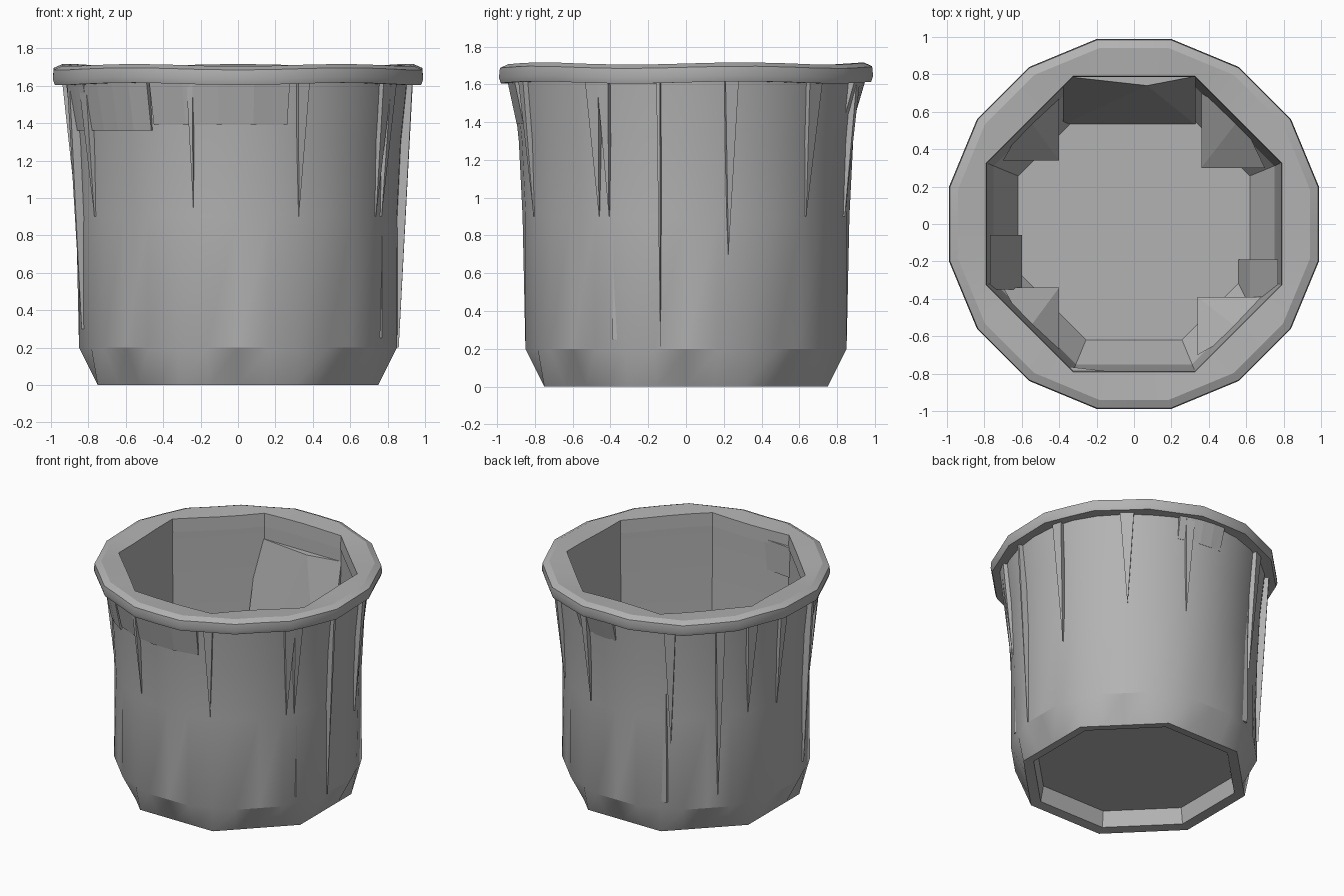
import bpy, bmesh
from math import sin, cos, pi, radians, tau

cube = bpy.data.objects.get("Cube")
if cube:
    bpy.data.objects.remove(cube)

grey = bpy.data.materials.new("plain grey")
grey.use_nodes = True
colour = (0.45, 0.45, 0.45, 1)
grey.diffuse_color = colour
grey.node_tree.nodes["Principled BSDF"].inputs["Base Color"].default_value = colour


def finish(bm, name, smooth=None):
    bmesh.ops.recalc_face_normals(bm, faces=bm.faces)
    mesh = bpy.data.meshes.new(name)
    bm.to_mesh(mesh)
    bm.free()
    mesh.materials.append(grey)
    obj = bpy.data.objects.new(name, mesh)
    bpy.context.collection.objects.link(obj)
    if smooth:
        bpy.ops.object.select_all(action="DESELECT")
        obj.select_set(True)
        bpy.context.view_layer.objects.active = obj
        bpy.ops.object.shade_smooth_by_angle(angle=radians(smooth))
    return obj


def polygon_radius(apothem, sides, angle):
    """Distance to the edge of a regular polygon with flat sides on the axes."""
    step = tau / sides
    return apothem / cos((angle + step / 2) % step - step / 2)


def lathe(name, profile, closed=False, wave=0.0, smooth=None):
    """Skin rings of (apothem, height, sides); cap the ends unless closed."""
    bm = bmesh.new()
    count = 32
    rings = []
    for apothem, z, sides in profile:
        ring = []
        for i in range(count):
            a = tau * i / count
            r = polygon_radius(apothem, sides, a)
            ring.append(bm.verts.new((r * cos(a), r * sin(a), z + wave * sin(5 * a))))
        rings.append(ring)
    pairs = list(zip(rings, rings[1:]))
    if closed:
        pairs.append((rings[-1], rings[0]))
    else:
        bm.faces.new(rings[0])
        bm.faces.new(rings[-1])
    for low, high in pairs:
        for i in range(count):
            j = (i + 1) % count
            bm.faces.new((low[i], low[j], high[j], high[i]))
    return finish(bm, name, smooth)


def hull(name, points):
    bm = bmesh.new()
    for p in points:
        bm.verts.new(p)
    result = bmesh.ops.convex_hull(bm, input=bm.verts)
    bmesh.ops.delete(bm, geom=list(set(result["geom_interior"] + result["geom_unused"])),
                     context="VERTS")
    bmesh.ops.dissolve_limit(bm, angle_limit=radians(1), verts=bm.verts, edges=bm.edges)
    return finish(bm, name)


def polar(r, degrees, z):
    a = radians(degrees)
    return (r * cos(a), r * sin(a), z)


# Pot body: recessed underside, chamfered foot, flared wall, angular inside
lathe("pot_body", [
    (0.66, 0.13, 8), (0.68, 0.01, 8), (0.75, 0.0, 8),
    (0.85, 0.2, 16), (0.865, 0.9, 32), (0.885, 1.3, 32), (0.92, 1.63, 32),
    (0.79, 1.63, 8), (0.78, 0.9, 8), (0.75, 0.5, 8), (0.62, 0.28, 8),
], smooth=25)

# Rim: sixteen-sided outside, eight-sided opening, slightly uneven
lathe("rim", [
    (0.9, 1.61, 16), (0.98, 1.61, 16), (0.99, 1.64, 16),
    (0.985, 1.69, 16), (0.94, 1.71, 16), (0.79, 1.70, 8), (0.785, 1.6, 8),
], closed=True, wave=0.006, smooth=25)

# Thin flaring ribs between wall and rim: angle, lower end, half width
ribs = [(-152, 0.9, 2.5), (-106, 0.95, 1), (-68, 0.9, 2), (-32, 0.9, 2.5),
        (-28, 0.9, 2), (-9, 0.2, 0.6), (15, 0.7, 2.2), (47, 0.9, 3),
        (75, 0.9, 2), (118, 0.7, 2.5), (140, 0.3, 2), (155, 0.9, 2.5),
        (172, 0.9, 2), (196, 0.3, 1.5)]
for n, (angle, low, half) in enumerate(ribs):
    hull(f"wall_rib_{n + 1}", [
        polar(0.84, angle, low), polar(0.87, angle, low),
        polar(0.88, angle - half, 1.62), polar(0.88, angle + half, 1.62),
        polar(0.945, angle - half, 1.62), polar(0.945, angle + half, 1.62)])

# Broad brackets under the rim
brackets = [(-150, -121, 1.36), (-120, -73, 1.39), (-165, -151, 1.36), (70, 92, 1.45)]
for n, (start, end, low) in enumerate(brackets):
    points = []
    for k in range(5):
        a = start + (end - start) * k / 4
        points += [polar(0.87, a, low), polar(0.9, a, low), polar(0.95, a, 1.62),
                   polar(0.87, a, 1.62)]
    hull(f"rim_bracket_{n + 1}", points)

# Stepped filler blocks in the inside corners
corners = [("front_right", -1, -1, 0.4, 0.34), ("front_left", 1, -1, 0.34, 0.39),
           ("back_left", 1, 1, 0.36, 0.3), ("back_right", -1, 1, 0.4, 0.34)]
for name, sx, sy, a, b in corners:
    points = []
    for x, y, top in ((a, b, 0.42), (a, 0.7, 0.6), (0.7, b, 0.6), (0.57, 0.57, 0.72)):
        points += [(sx * x, sy * y, 0.2), (sx * x, sy * y, top)]
    hull(f"inner_block_{name}", points)

# Sloped panel and small side steps inside
hull("inner_back_panel", [
    (x, y, z) for x in (-0.38, 0.33)
    for y, z in ((0.53, 0.25), (0.78, 0.25), (0.79, 1.5))] + [(0.07, 0.74, 1.5)])
hull("inner_right_step", [(x, y, z) for y in (-0.35, -0.06)
                          for x, z in ((-0.6, 0.25), (-0.6, 0.5), (-0.77, 0.25), (-0.77, 0.8))])
hull("inner_left_step", [(x, y, z) for y in (-0.39, -0.19)
                         for x, z in ((0.55, 0.25), (0.62, 0.5), (0.77, 0.25), (0.77, 0.8))])
